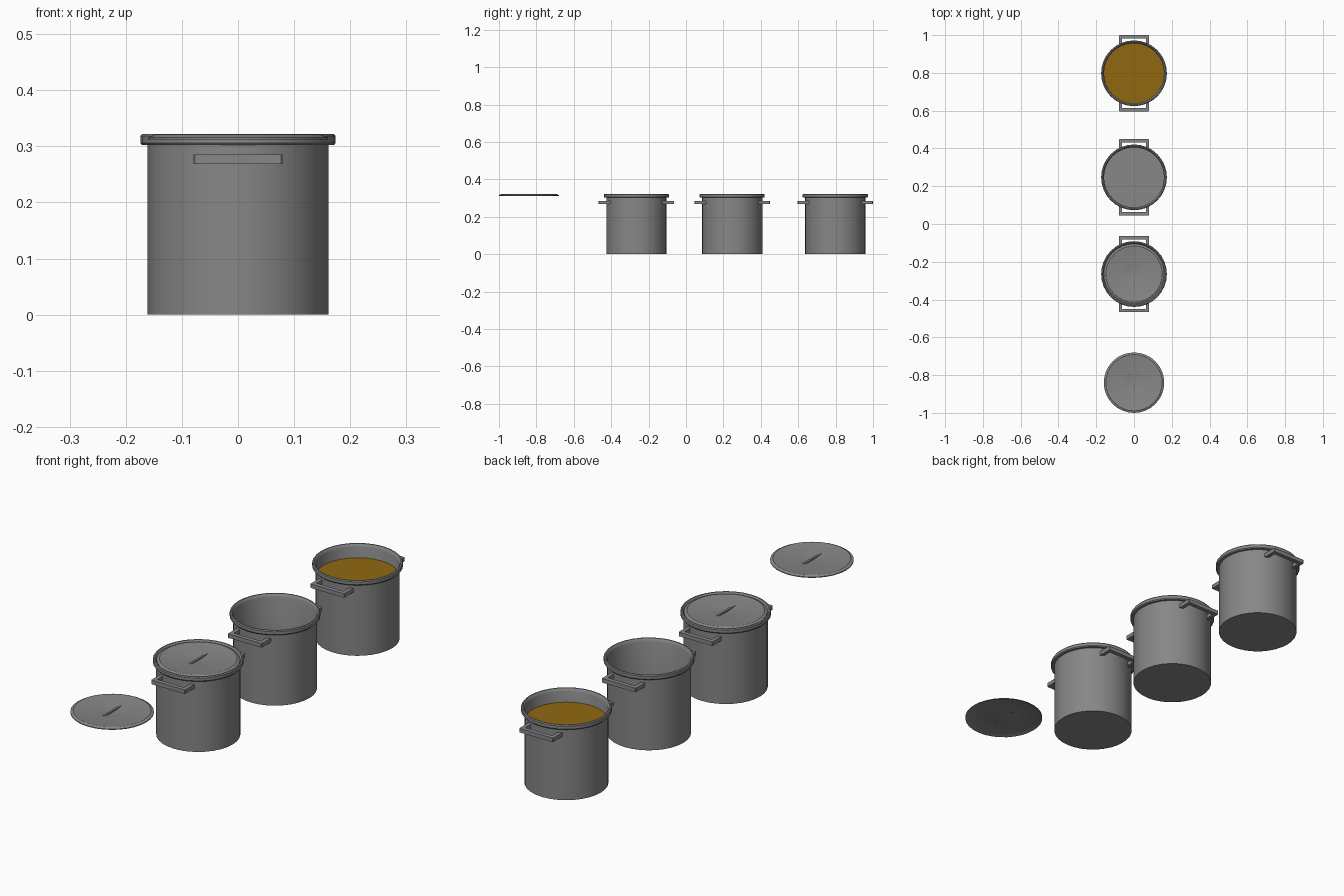
import bpy, bmesh, math
from mathutils import Matrix, Vector

if "Cube" in bpy.data.objects:
    bpy.data.objects.remove(bpy.data.objects["Cube"])

SEG = 32


def material(name, color):
    m = bpy.data.materials.new(name)
    m.diffuse_color = (*color, 1)
    m.use_nodes = True
    m.node_tree.nodes["Principled BSDF"].inputs["Base Color"].default_value = m.diffuse_color
    return m


STEEL = material("dark_steel", (0.242, 0.242, 0.242))
AMBER = material("amber_liquid", (0.28, 0.138, 0.005))


def finish(bm, name, loc, angle=35, mat=STEEL):
    bmesh.ops.remove_doubles(bm, verts=bm.verts, dist=1e-5)
    bmesh.ops.recalc_face_normals(bm, faces=bm.faces)
    me = bpy.data.meshes.new(name)
    bm.to_mesh(me)
    bm.free()
    me.polygons.foreach_set("use_smooth", [True] * len(me.polygons))
    me.set_sharp_from_angle(angle=math.radians(angle))
    me.materials.append(mat)
    ob = bpy.data.objects.new(name, me)
    ob.location = loc
    bpy.context.collection.objects.link(ob)
    return ob


def lathe(profile, name, loc, angle=35):
    bm = bmesh.new()
    verts = [bm.verts.new((r, 0, z)) for r, z in profile]
    edges = [bm.edges.new(p) for p in zip(verts, verts[1:])]
    bmesh.ops.spin(bm, geom=verts + edges, cent=(0, 0, 0), axis=(0, 0, 1),
                   angle=math.tau, steps=SEG, use_merge=True)
    return finish(bm, name, loc, angle)


# Hollow pot with a rolled rim
POT = [(0, 0), (0.161, 0), (0.161, 0.302), (0.171, 0.302), (0.174, 0.306),
       (0.174, 0.318), (0.171, 0.322), (0.166, 0.322), (0.163, 0.319),
       (0.159, 0.310), (0.159, 0.006), (0, 0.006)]

# Thin lid with sloped edge and shallow centre dimple
LID = [(0, 0.3145), (0.03, 0.3155), (0.05, 0.318), (0.062, 0.320),
       (0.145, 0.320), (0.149, 0.321), (0.160, 0.316), (0.160, 0.3125),
       (0.147, 0.3175), (0.062, 0.3175), (0.05, 0.3158), (0.03, 0.3135),
       (0, 0.3125)]


def handle(name, y, side):
    # U-shaped bracket: a single extruded outline with clipped outer corners
    bm = bmesh.new()
    outline = [(-0.079, 0.138), (-0.079, 0.200), (-0.077, 0.202),
               (0.077, 0.202), (0.079, 0.200), (0.079, 0.138),
               (0.063, 0.146), (0.063, 0.184), (-0.063, 0.184), (-0.063, 0.146)]
    face = bm.faces.new([bm.verts.new((px, side * py, 0.268)) for px, py in outline])
    ext = bmesh.ops.extrude_face_region(bm, geom=[face], use_keep_orig=True)
    top = [g for g in ext["geom"] if isinstance(g, bmesh.types.BMVert)]
    bmesh.ops.translate(bm, verts=top, vec=Vector((0, 0, 0.017)))
    finish(bm, name, (0, y, 0))


def lid(name, y):
    lathe(LID, name, (0, y, 0), 25)
    # Grip bar across the dimple
    bm = bmesh.new()
    m = Matrix.Translation((0, 0, 0.3175)) @ Matrix.Diagonal((0.009, 0.116, 0.006, 1))
    bmesh.ops.create_cube(bm, size=1, matrix=m)
    finish(bm, name + "_grip", (0, y, 0))


# Three pots
for name, y in (("covered_pot", -0.265), ("empty_pot", 0.247), ("filled_pot", 0.798)):
    lathe(POT, name, (0, y, 0))
    handle(name + "_handle_front", y, -1)
    handle(name + "_handle_back", y, 1)

# Lids: one on the pot, one loose
lid("fitted_lid", -0.265)
lid("loose_lid", -0.840)

# Liquid surface
bm = bmesh.new()
bmesh.ops.create_circle(bm, cap_ends=True, radius=0.159, segments=SEG)
liquid = finish(bm, "liquid", (0, 0.798, 0.265), mat=AMBER)
if liquid.data.polygons[0].normal.z < 0:
    liquid.data.flip_normals()
